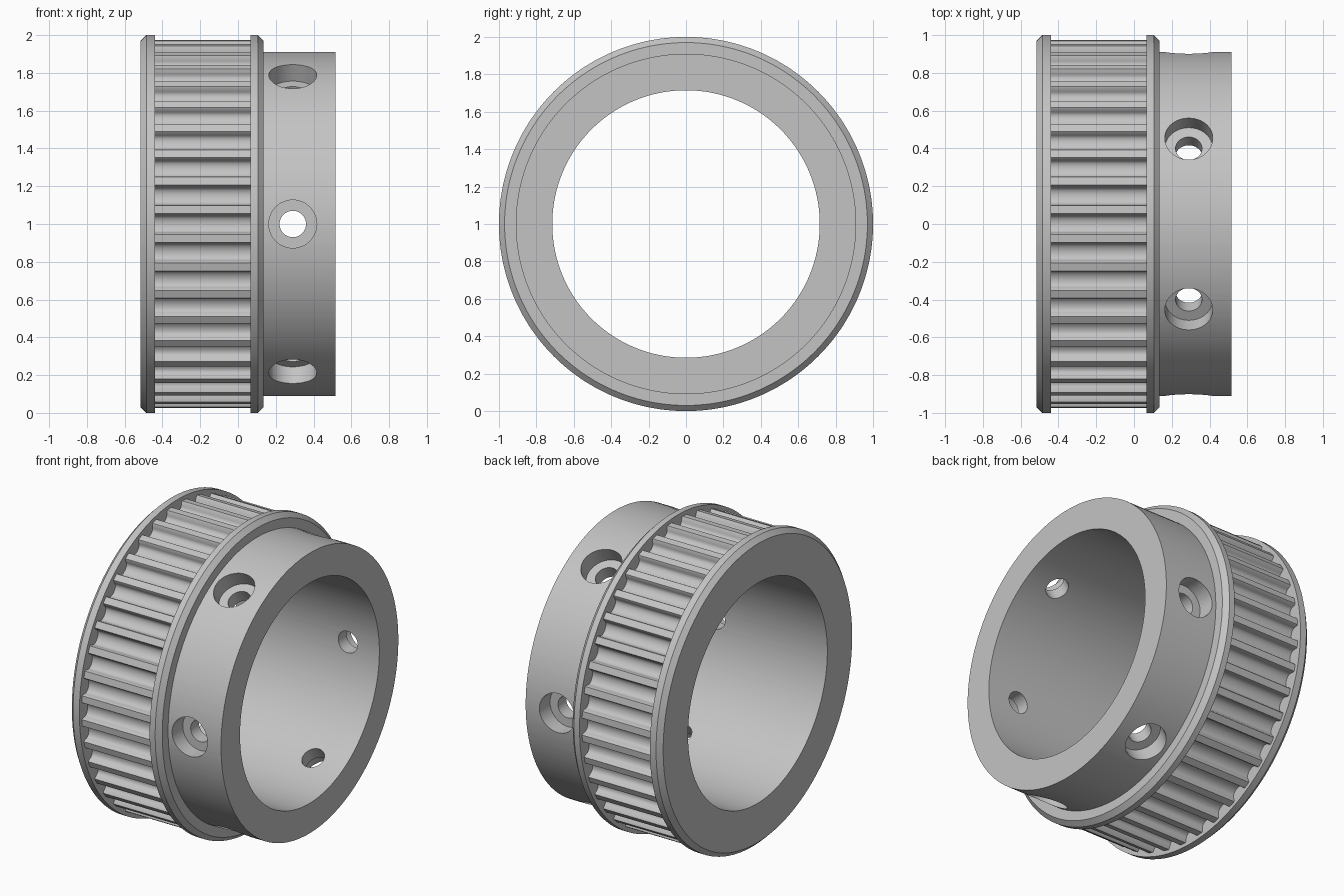
import bpy, bmesh, math
from mathutils import Matrix, Vector

cube = bpy.data.objects.get("Cube")
if cube:
    bpy.data.objects.remove(cube, do_unlink=True)

TEETH = 40
HOLES = 6
BORE, HUB, RIM, LAND = 0.715, 0.91, 1.0, 0.975
GROOVE = "groove"

metal = bpy.data.materials.new("grey metal")
metal.use_nodes = True
GREY = (0.55, 0.55, 0.55, 1)
metal.diffuse_color = GREY
metal.node_tree.nodes["Principled BSDF"].inputs["Base Color"].default_value = GREY


def revolve(bm, profile, stations, matrix=Matrix()):
    """Sweep a closed (x, radius) profile about x; stations are (angle, groove radius)."""
    rings = []
    for x, r in profile:
        ring = []
        for angle, groove in stations:
            rad = groove if r == GROOVE else r
            p = Vector((x, -rad * math.cos(angle), rad * math.sin(angle)))
            ring.append(bm.verts.new(matrix @ p))
        rings.append(ring)
    count = len(stations)
    for i, ring in enumerate(rings):
        following = rings[(i + 1) % len(rings)]
        for j in range(count):
            k = (j + 1) % count
            bm.faces.new((ring[j], ring[k], following[k], following[j]))


def finish(bm, name):
    bmesh.ops.remove_doubles(bm, verts=bm.verts, dist=1e-6)
    bmesh.ops.dissolve_degenerate(bm, edges=bm.edges, dist=1e-6)
    bmesh.ops.recalc_face_normals(bm, faces=bm.faces)
    mesh = bpy.data.meshes.new(name)
    bm.to_mesh(mesh)
    bm.free()
    mesh.materials.append(metal)
    obj = bpy.data.objects.new(name, mesh)
    bpy.context.collection.objects.link(obj)
    return obj


# One round-bottomed belt groove as (offset along the rim, radius)
STEPS = 10
arc = [math.pi * (i / STEPS - 0.5) for i in range(STEPS + 1)]
groove = [(-0.055, LAND), (-0.051, 0.969)]
groove += [(0.047 * math.sin(t), 0.945 - 0.03 * math.cos(t)) for t in arc]
groove += [(0.051, 0.969), (0.055, LAND)]
stations = [(math.tau * n / TEETH + s / LAND, r) for n in range(TEETH) for s, r in groove]

# Toothed ring, chamfered flanges and hub as one solid
body_profile = [
    (-0.515, BORE), (-0.515, 0.97), (-0.485, RIM), (-0.44, RIM),
    (-0.44, GROOVE), (0.065, GROOVE),
    (0.065, RIM), (0.105, RIM), (0.135, 0.97), (0.135, HUB),
    (0.515, HUB), (0.515, BORE),
]
bm = bmesh.new()
revolve(bm, body_profile, stations)
pulley = finish(bm, "belt_pulley")
pulley.location.z = RIM

# Radial counterbored screw holes around the hub
hole_profile = [(0.6, 0), (0.6, 0.07), (0.8, 0.07), (0.8, 0.127), (1.1, 0.127), (1.1, 0)]
circle = [(math.tau * i / 48, 0) for i in range(48)]
bm = bmesh.new()
for n in range(HOLES):
    turn = Matrix.Rotation(math.tau * n / HOLES, 4, 'X')
    outward = Matrix.Rotation(-math.pi / 2, 4, 'Z')
    revolve(bm, hole_profile, circle, Matrix.Translation((0.29, 0, 0)) @ turn @ outward)
cutter = finish(bm, "screw_hole_cutter")
cutter.location.z = RIM
cutter.hide_render = True

cut = pulley.modifiers.new("screw_holes", 'BOOLEAN')
cut.operation = 'DIFFERENCE'
cut.solver = 'EXACT'
cut.object = cutter

bpy.context.view_layer.update()
for other in bpy.context.selected_objects:
    other.select_set(False)
bpy.context.view_layer.objects.active = pulley
pulley.select_set(True)
bpy.ops.object.modifier_apply(modifier=cut.name)
bpy.data.objects.remove(cutter, do_unlink=True)
bpy.ops.object.shade_smooth_by_angle(angle=math.radians(30))
